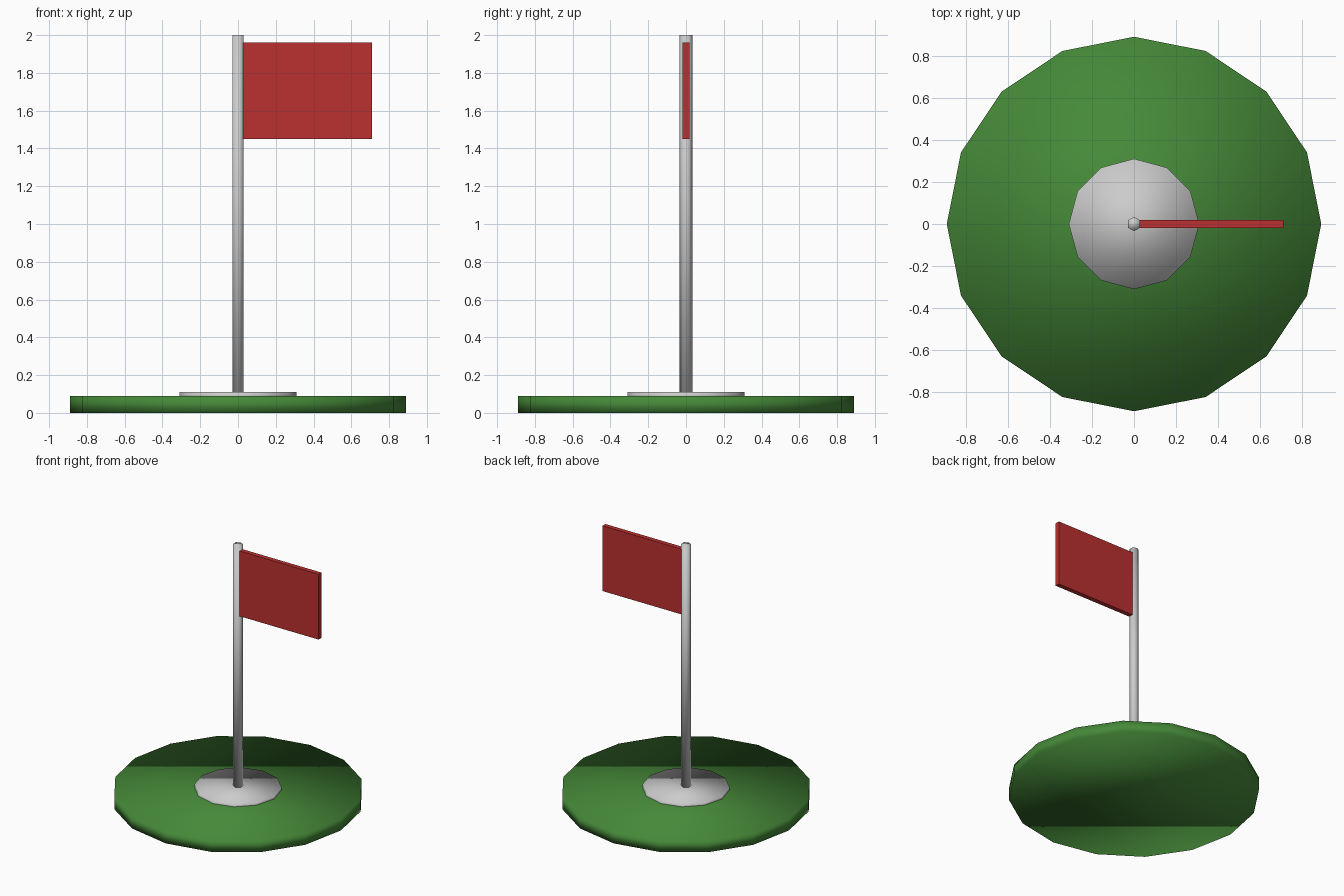
import bpy

cube = bpy.data.objects.get("Cube")
if cube:
    bpy.data.objects.remove(cube, do_unlink=True)


def make_material(name, rgb):
    mat = bpy.data.materials.new(name)
    mat.use_nodes = True
    mat.diffuse_color = (*rgb, 1)
    mat.node_tree.nodes["Principled BSDF"].inputs["Base Color"].default_value = (*rgb, 1)
    return mat


green = make_material("grass green", (0.06, 0.25, 0.04))
grey = make_material("light grey", (0.6, 0.6, 0.6))
red = make_material("flag red", (0.5, 0.03, 0.03))


def cylinder(name, sides, radius, bottom, top, mat):
    """Upright prism with one corner pointing to +y, smooth all over."""
    bpy.ops.mesh.primitive_cylinder_add(
        vertices=sides, radius=radius, depth=top - bottom,
        location=(0, 0, (bottom + top) / 2))
    obj = bpy.context.object
    obj.name = name
    obj.data.materials.append(mat)
    bpy.ops.object.shade_smooth()
    return obj


# Ground, cup disc and pole
cylinder("green_base", 16, 0.89, 0, 0.09, green)
cylinder("cup_disc", 12, 0.31, 0.07, 0.11, grey)
cylinder("pole", 6, 0.034, 0.09, 2, grey)

# Flag panel, flat shaded
bpy.ops.mesh.primitive_cube_add(size=1, location=(0.365, 0, 1.705))
flag = bpy.context.object
flag.name = "flag"
flag.scale = (0.69, 0.036, 0.51)
bpy.ops.object.transform_apply(location=False, rotation=False, scale=True)
flag.data.materials.append(red)
